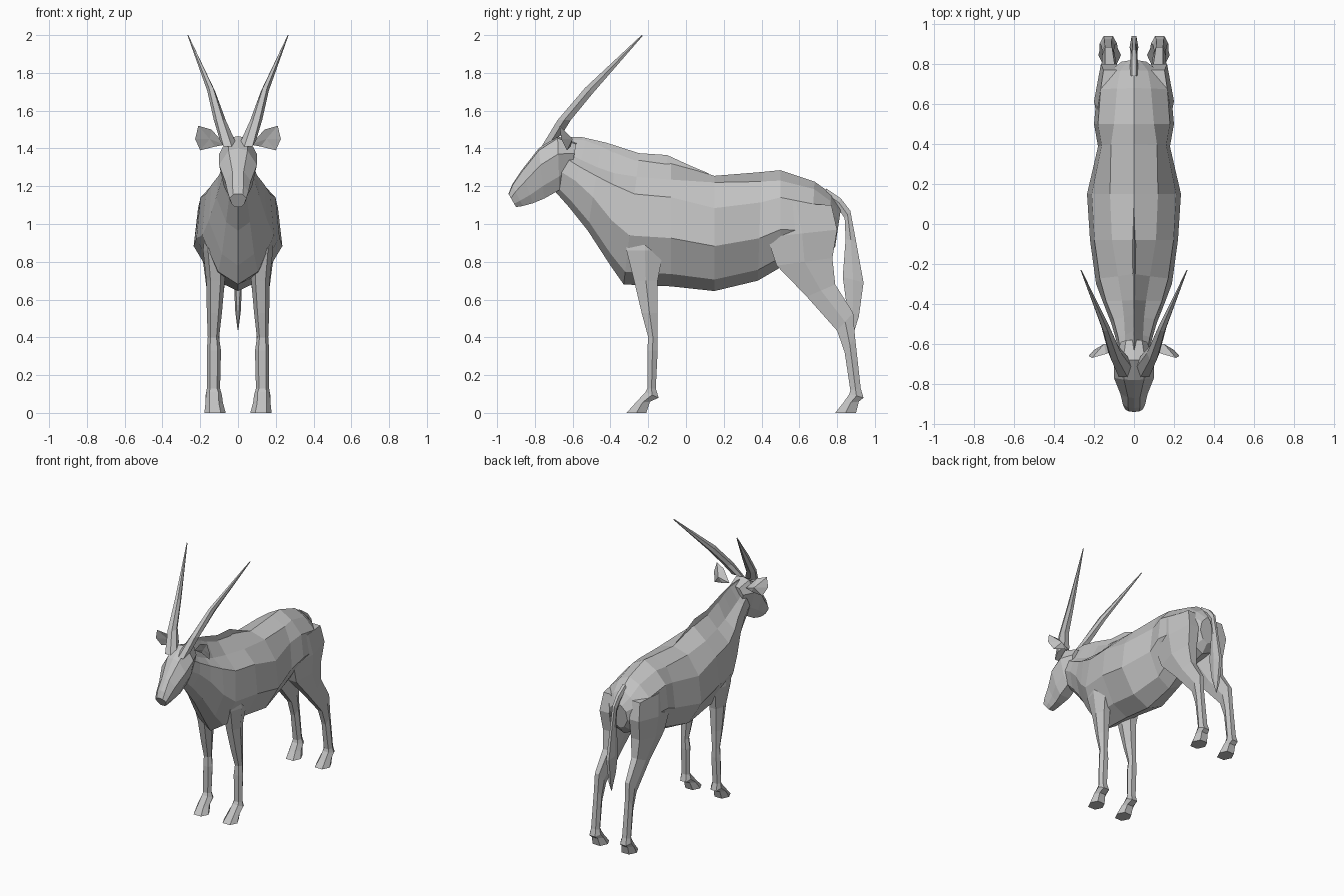
import bpy, bmesh

hide = bpy.data.materials.new("grey hide")
hide.diffuse_color = (0.55, 0.55, 0.55, 1)


def finish(name, bm, mirror=False):
    bmesh.ops.recalc_face_normals(bm, faces=bm.faces[:])
    me = bpy.data.meshes.new(name)
    bm.to_mesh(me)
    bm.free()
    me.materials.append(hide)
    ob = bpy.data.objects.new(name, me)
    bpy.context.collection.objects.link(ob)
    if mirror:
        ob.modifiers.new("mirror", 'MIRROR').use_axis[0] = True
    return ob


def loft(name, rings, mirror=False):
    """Skin a closed flat-faced tube through rings of equal point count."""
    bm = bmesh.new()
    loops = [[bm.verts.new(p) for p in r] for r in rings]
    n = len(loops[0])
    for a, b in zip(loops, loops[1:]):
        for i in range(n):
            j = (i + 1) % n
            bm.faces.new((a[i], a[j], b[j], b[i]))
    bm.faces.new(loops[0])
    bm.faces.new(loops[-1])
    return finish(name, bm, mirror)


def section(top, bottom, half):
    """Symmetric ring: half holds (fraction from top to bottom, x)."""
    def pt(t, x):
        return (x, top[0] + (bottom[0] - top[0]) * t, top[1] + (bottom[1] - top[1]) * t)
    right = [pt(t, x) for t, x in half]
    left = [(-x, y, z) for x, y, z in reversed(right[1:-1])]
    return right + left


def hexagon(fy, fz, by, bz, x0, x1):
    """Six-sided limb ring between a front point and a back point."""
    m, q = (x0 + x1) / 2, (x1 - x0) * 0.27
    my, mz = (fy + by) / 2, (fz + bz) / 2
    return [(m - q, fy, fz), (m + q, fy, fz), (x1, my, mz),
            (m + q, by, bz), (m - q, by, bz), (x0, my, mz)]


# Torso and neck: top y, top z, bottom y, bottom z, back half width, back edge z, half width
torso = [
    (.82, 1.08, .79, .88, .03, 1.06, .07),
    (.77, 1.16, .74, .82, .07, 1.12, .14),
    (.68, 1.225, .66, .80, .085, 1.185, .185),
    (.50, 1.285, .50, .77, .10, 1.23, .20),
    (.40, 1.275, .38, .70, .115, 1.225, .18),
    (.15, 1.255, .15, .645, .12, 1.22, .235),
    (-.08, 1.325, -.08, .67, .11, 1.235, .22),
    (-.25, 1.345, -.33, .68, .08, 1.25, .19),
    (-.38, 1.39, -.40, .78, .06, 1.27, .155),
    (-.45, 1.42, -.52, .965, .05, 1.30, .115),
    (-.53, 1.445, -.62, 1.09, .045, 1.34, .088),
    (-.64, 1.45, -.70, 1.18, .04, 1.39, .07),
]
rings = []
for yt, zt, yb, zb, ws, zs, w in torso:
    s = (zt - zs) / (zt - zb)
    rings.append(section((yt, zt), (yb, zb), [
        (0, 0), (s, ws), (max(.28, s + .1), .9 * w), (.61, w), (.9, .55 * w), (1, 0)]))
loft("torso", rings)

# Thin mane ridge over the neck and withers
ridge = [(-.64, 1.46, .004), (-.55, 1.46, .006), (-.42, 1.43, .009), (-.25, 1.375, .012),
         (-.10, 1.365, .013), (.02, 1.31, .010), (.12, 1.268, .004)]
loft("mane", [[(0, y, z), (w, y, z - .07), (-w, y, z - .07)] for y, z, w in ridge])

# Head: top y, top z, bottom y, bottom z, half width, brow half width
head = [
    (-.58, 1.43, -.61, 1.26, .065, .04),
    (-.68, 1.465, -.67, 1.18, .10, .055),
    (-.78, 1.40, -.75, 1.135, .10, .05),
    (-.87, 1.285, -.81, 1.11, .068, .03),
    (-.92, 1.21, -.865, 1.095, .056, .03),
    (-.94, 1.16, -.90, 1.09, .045, .025),
]
loft("head", [section((a, b), (c, d), [(0, 0), (.04, ws), (.33, w), (.75, .75 * w),
                                       (1, .4 * w), (1, 0)]) for a, b, c, d, w, ws in head])

# Horns
loft("horns", [hexagon(*r) for r in (
    (-.765, 1.41, -.66, 1.47, .015, .095),
    (-.68, 1.55, -.61, 1.55, .065, .128),
    (-.535, 1.72, -.495, 1.69, .122, .163),
    (-.235, 2.0, -.23, 1.995, .262, .267))], True)

# Ears: cupped leaf outline fanned to a front and a back point
bm = bmesh.new()
rim = [bm.verts.new(p) for p in (
    (.07, -.62, 1.42), (.14, -.65, 1.50), (.21, -.67, 1.52),
    (.227, -.66, 1.45), (.20, -.63, 1.39), (.12, -.61, 1.41))]
for y in (-.63, -.60):
    c = bm.verts.new((.15, y, 1.45))
    for i in range(6):
        bm.faces.new((rim[i], rim[(i + 1) % 6], c))
finish("ears", bm, True)

# Legs, top to hoof: front y, front z, back y, back z, inner x, outer x
loft("front_legs", [hexagon(*r) for r in (
    (-.32, 1.05, -.12, 1.05, .08, .165),
    (-.315, .86, -.12, .86, .07, .185),
    (-.275, .70, -.15, .70, .07, .168),
    (-.235, .53, -.152, .53, .085, .165),
    (-.20, .40, -.15, .40, .10, .16),
    (-.205, .33, -.15, .33, .09, .165),
    (-.205, .13, -.16, .13, .095, .165),
    (-.215, .11, -.145, .08, .085, .17),
    (-.27, .05, -.19, .06, .08, .172),
    (-.315, 0, -.21, 0, .065, .178))], True)
loft("hind_legs", [hexagon(*r) for r in (
    (.40, 1.12, .77, 1.10, .06, .18),
    (.43, .93, .80, .97, .05, .20),
    (.48, .78, .775, .82, .05, .185),
    (.64, .615, .79, .68, .075, .165),
    (.80, .435, .885, .53, .095, .16),
    (.84, .32, .895, .40, .10, .16),
    (.87, .12, .925, .13, .095, .165),
    (.865, .10, .94, .08, .085, .172),
    (.83, .05, .915, .06, .08, .172),
    (.79, 0, .90, 0, .065, .178))], True)

# Tail
loft("tail", [hexagon(*r) for r in (
    (.75, 1.13, .74, 1.19, -.02, .02),
    (.80, 1.09, .82, 1.135, -.02, .02),
    (.84, 1.03, .87, 1.07, -.016, .016),
    (.845, .92, .90, .91, -.015, .015),
    (.83, .72, .94, .69, -.022, .022),
    (.85, .57, .915, .51, -.015, .015),
    (.888, .45, .893, .44, -.003, .003))])
